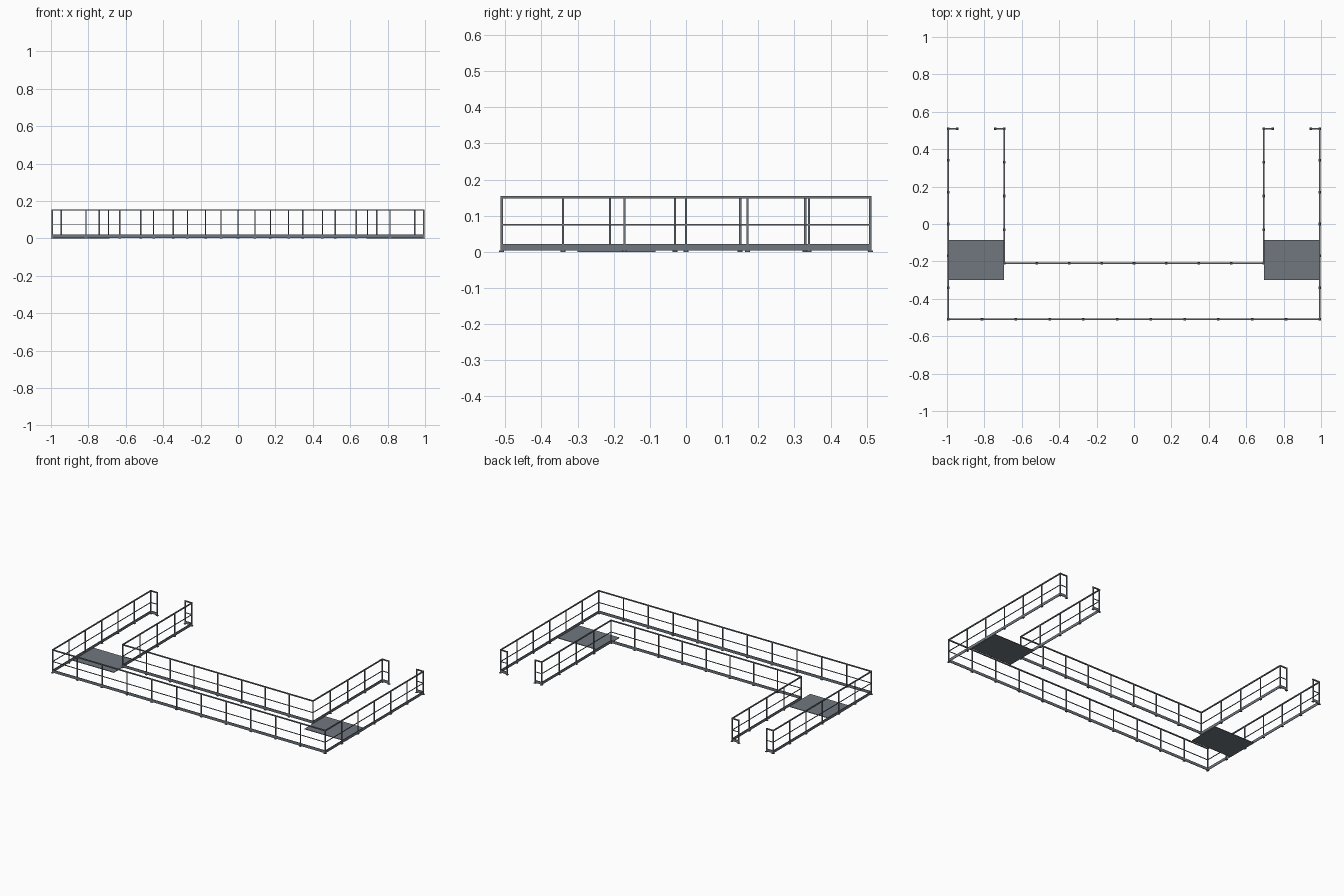
import bpy, bmesh
from mathutils import Vector

if "Cube" in bpy.data.objects:
    bpy.data.objects.remove(bpy.data.objects["Cube"])


def material(name, rgb):
    m = bpy.data.materials.new(name)
    m.diffuse_color = (*rgb, 1)
    m.use_nodes = True
    m.node_tree.nodes["Principled BSDF"].inputs["Base Color"].default_value = m.diffuse_color
    return m


STEEL = material("grey steel", (0.16, 0.185, 0.21))


def add_box(bm, lo, hi):
    """Axis-aligned box between two corners."""
    lo, hi = Vector(lo), Vector(hi)
    geo = bmesh.ops.create_cube(bm, size=1)
    for v in geo["verts"]:
        v.co = (lo + hi) / 2 + v.co * (hi - lo)


def finish(bm, name):
    mesh = bpy.data.meshes.new(name)
    bm.to_mesh(mesh)
    bm.free()
    mesh.materials.append(STEEL)
    bpy.context.collection.objects.link(bpy.data.objects.new(name, mesh))


def bar(bm, a, b, width, z0, z1):
    """Straight horizontal bar along x or y, overlapping at corners."""
    h = width / 2
    add_box(bm, (min(a[0], b[0]) - h, min(a[1], b[1]) - h, z0),
            (max(a[0], b[0]) + h, max(a[1], b[1]) + h, z1))


def railing(name, path, bays):
    """Guard rail along a path, with evenly spaced posts in each run."""
    posts, feet, top, mid, toe = (bmesh.new() for _ in range(5))
    stations = [path[0]]
    for a, b, n in zip(path, path[1:], bays):
        a, b = Vector(a), Vector(b)
        stations += [tuple(a.lerp(b, i / n)) for i in range(1, n + 1)]
        bar(top, a, b, 0.007, 0.148, 0.155)
        bar(mid, a, b, 0.004, 0.073, 0.077)
        bar(toe, a, b, 0.003, 0.003, 0.021)
    for p in stations:
        bar(posts, p, p, 0.006, 0.003, 0.149)
        bar(feet, p, p, 0.014, 0.0, 0.003)
    for bm, part in ((posts, "posts"), (feet, "base_plates"), (top, "top_rail"),
                     (mid, "mid_rail"), (toe, "toe_board")):
        finish(bm, f"{name}_{part}")


# Outer and inner guard rails with short returns at the open ends
OX, OY, IX, IY = 0.993, 0.51, 0.693, -0.21
railing("outer", [(-0.945, OY), (-OX, OY), (-OX, -OY), (OX, -OY), (OX, OY), (0.945, OY)],
        [1, 6, 11, 6, 1])
railing("inner", [(-0.742, OY), (-IX, OY), (-IX, IY), (IX, IY), (IX, OY), (0.742, OY)],
        [1, 4, 8, 4, 1])

# Floor plates across both walkways
for side, name in ((-1, "left_floor_plate"), (1, "right_floor_plate")):
    bm = bmesh.new()
    xs = sorted((side * 0.695, side * 0.992))
    add_box(bm, (xs[0], -0.30, 0.0), (xs[1], -0.085, 0.004))
    finish(bm, name)
